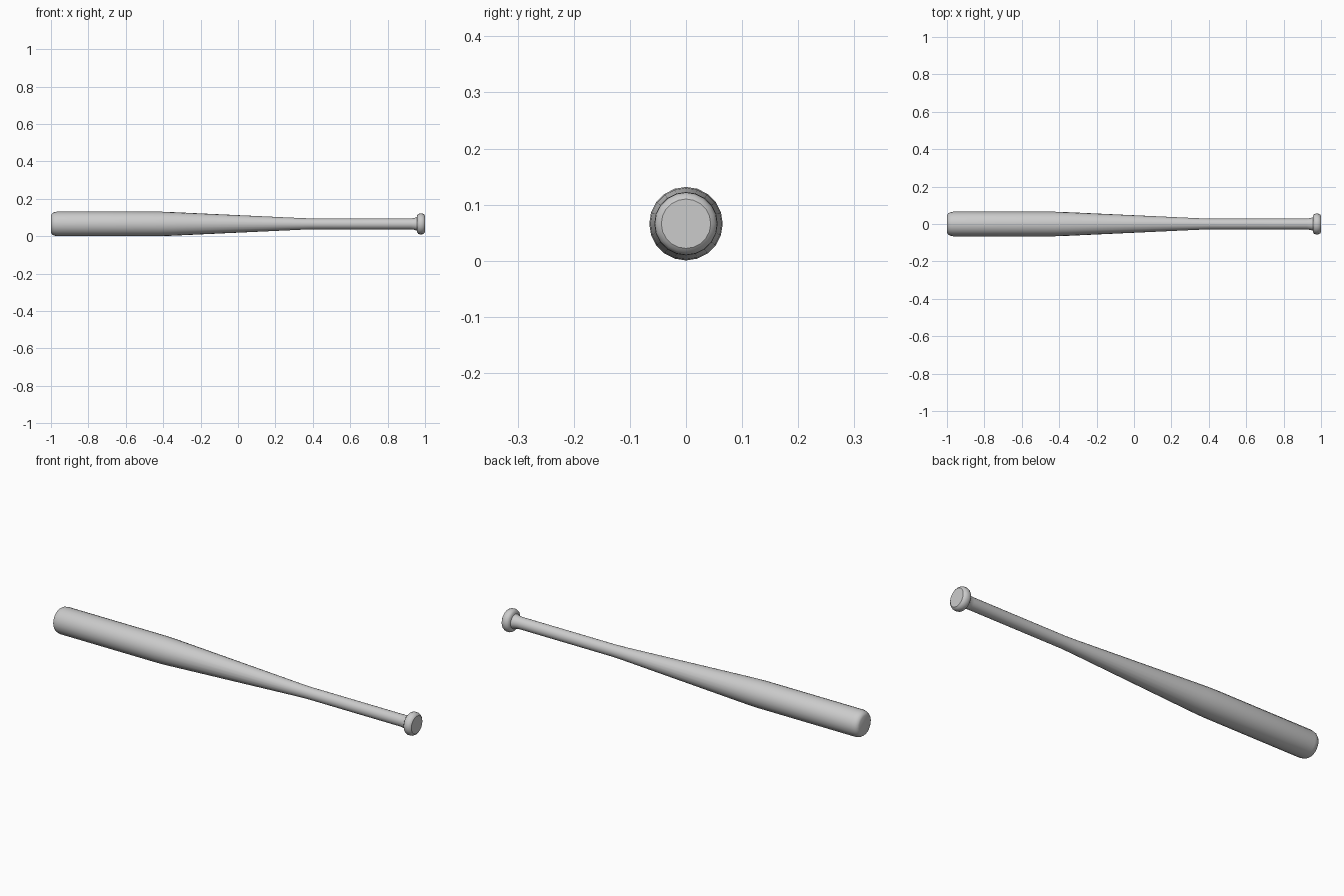
import bpy, bmesh, math

if "Cube" in bpy.data.objects:
    bpy.data.objects.remove(bpy.data.objects["Cube"])

SIDES = 20
CENTRE_Z = 0.066

# Bat outline from barrel tip to knob: (x, radius)
profile = [
    (-1.0, 0.046), (-0.995, 0.055), (-0.985, 0.062), (-0.968, 0.0655),
    (-0.42, 0.0655), (-0.36, 0.0635), (0.34, 0.031), (0.40, 0.029),
    (0.925, 0.029), (0.945, 0.032), (0.956, 0.036),
    (0.958, 0.046), (0.964, 0.053), (0.974, 0.0565),
    (0.986, 0.0555), (0.995, 0.051), (1.0, 0.044),
]

bm = bmesh.new()
rings = []
for x, r in profile:
    rings.append([bm.verts.new((x,
                                r * math.cos(2 * math.pi * i / SIDES),
                                CENTRE_Z + r * math.sin(2 * math.pi * i / SIDES)))
                  for i in range(SIDES)])

# Lathed skin
for a, b in zip(rings, rings[1:]):
    for i in range(SIDES):
        j = (i + 1) % SIDES
        bm.faces.new((a[i], a[j], b[j], b[i]))

# Flat end caps
bm.faces.new(rings[0])
bm.faces.new(rings[-1])
bmesh.ops.recalc_face_normals(bm, faces=bm.faces)

mesh = bpy.data.meshes.new("baseball_bat")
bm.to_mesh(mesh)
bm.free()
bat = bpy.data.objects.new("baseball_bat", mesh)
bpy.context.collection.objects.link(bat)

# Smooth shading with crisp cap edges
bpy.context.view_layer.objects.active = bat
bat.select_set(True)
bpy.ops.object.shade_smooth_by_angle(angle=math.radians(35))
